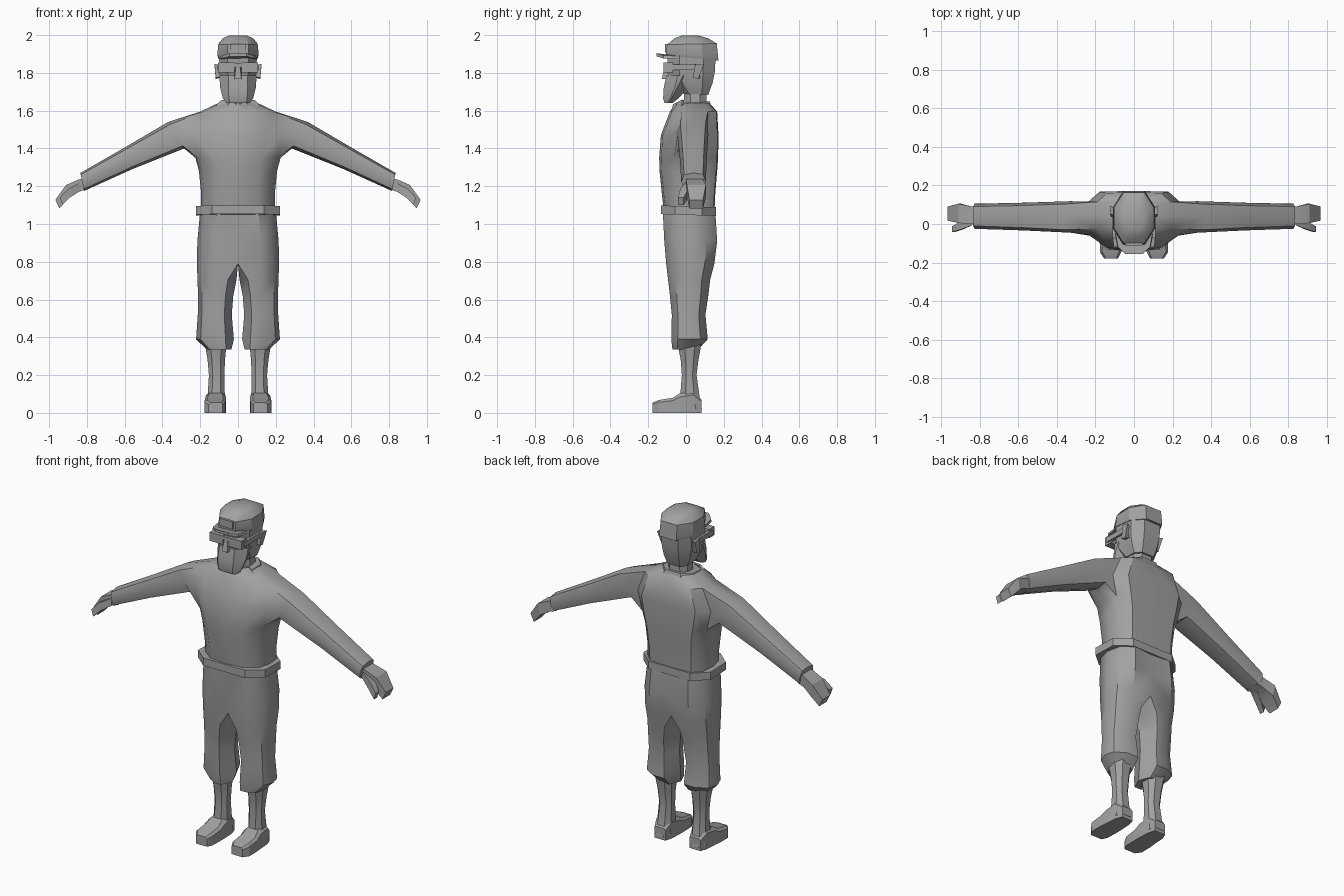
import bpy, bmesh
from mathutils import Matrix

grey = bpy.data.materials.new("plain_grey")
grey.diffuse_color = (0.36, 0.36, 0.36, 1)


def finish(name, bm, mirror=False, angle=0.6):
    """Mirror if asked, fix normals, shade and store the mesh."""
    if mirror:
        seam = [f for f in bm.faces if all(abs(v.co.x) < 1e-4 for v in f.verts)]
        bmesh.ops.delete(bm, geom=seam, context='FACES')
        bmesh.ops.mirror(bm, geom=bm.verts[:] + bm.edges[:] + bm.faces[:],
                         matrix=Matrix.Identity(4), merge_dist=0.0005, axis='X')
        bmesh.ops.remove_doubles(bm, verts=bm.verts[:], dist=0.0005)
        seam = [f for f in bm.faces if all(abs(v.co.x) < 1e-4 for v in f.verts)]
        bmesh.ops.delete(bm, geom=seam, context='FACES')
    bmesh.ops.recalc_face_normals(bm, faces=bm.faces[:])
    me = bpy.data.meshes.new(name)
    bm.to_mesh(me)
    bm.free()
    me.materials.append(grey)
    ob = bpy.data.objects.new(name, me)
    bpy.context.collection.objects.link(ob)
    bpy.ops.object.select_all(action='DESELECT')
    ob.select_set(True)
    bpy.context.view_layer.objects.active = ob
    bpy.ops.object.shade_smooth_by_angle(angle=angle)
    return ob


def bridge(bm, a, b, closed=True):
    n = len(a)
    for i in range(n if closed else n - 1):
        j = (i + 1) % n
        bm.faces.new((a[i], a[j], b[j], b[i]))


def loft(name, rings, mirror=False, angle=0.6):
    bm = bmesh.new()
    vs = [[bm.verts.new(p) for p in r] for r in rings]
    for a, b in zip(vs, vs[1:]):
        bridge(bm, a, b)
    bm.faces.new(vs[0])
    bm.faces.new(vs[-1])
    return finish(name, bm, mirror, angle)


def octagon(z, w, f, b, k=0.55, m=0.28, x=0, tilt=0):
    """Eight-sided ring; f and b are the front and back y."""
    d = (b - f) * m
    pts = [(-w * k, f), (w * k, f), (w, f + d), (w, b - d),
           (w * k, b), (-w * k, b), (-w, b - d), (-w, f + d)]
    return [(x + px, py, z + tilt * py) for px, py in pts]


def slab(x, z0, z1, y0, y1, xt=None):
    """Upright four-sided ring across an arm or hand."""
    xt = x if xt is None else xt
    return [(x, y0, z0), (xt, y0, z1), (xt, y1, z1), (x, y1, z0)]


def box(name, x0, x1, y0, y1, z0, z1, mirror=False):
    return loft(name, [slab(x0, z0, z1, y0, y1), slab(x1, z0, z1, y0, y1)], mirror)


# shirt: half torso, with the sleeve growing out of a hole in its side
levels = [(1.05, .195, -.115, .15), (1.16, .195, -.128, .155), (1.28, .207, -.14, .165),
          (1.35, .225, -.142, .17), (1.47, .255, -.133, .172), (1.595, .20, -.085, .165),
          (1.64, .105, -.055, .125)]
bm = bmesh.new()
rows = []
for z, w, f, b in levels:
    d = b - f
    chain = [(0, f), (.55 * w, f + .01), (.92 * w, f + .25 * d), (w, f + .52 * d),
             (.95 * w, b - .2 * d), (.7 * w, b - .005), (0, b)]
    rows.append([bm.verts.new((x, y, z)) for x, y in chain])
for i in range(len(rows) - 1):
    for j in range(6):
        if not (i in (3, 4) and j in (2, 3)):
            a, b = rows[i], rows[i + 1]
            bm.faces.new((a[j], a[j + 1], b[j + 1], b[j]))
bm.faces.new(rows[0])
bm.faces.new(rows[-1])
loop = [rows[r][c] for r, c in ((3, 2), (4, 2), (5, 2), (5, 3), (5, 4), (4, 4), (3, 4), (3, 3))]
for xt, zt, xb, zb, yf, yb in ((.37, 1.54, .285, 1.40, -.045, .118),
                               (.60, 1.405, .56, 1.29, -.033, .11),
                               (.835, 1.27, .815, 1.175, -.025, .105)):
    ym = (yf + yb) / 2
    prof = [(yf + .015, .1), (yf, .5), (yf + .015, .9), (ym, 1), (yb - .015, .93),
            (yb, .5), (yb - .015, .07), (ym, 0)]
    ring = [bm.verts.new((xb + (xt - xb) * t, y, zb + (zt - zb) * t)) for y, t in prof]
    bridge(bm, loop, ring)
    loop = ring
bm.faces.new(loop)
finish("shirt", bm, True, 0.7)

# trousers: one leg per side, merging at the pelvis (z, inner x, outer x, front, back)
rings = []
for z, xi, xo, f, b in ((.335, .035, .165, -.072, .065), (.39, .022, .222, -.078, .115),
                        (.52, .033, .213, -.075, .103), (.62, .025, .212, -.085, .118),
                        (.705, .008, .214, -.095, .128), (.79, 0, .218, -.105, .15),
                        (.91, 0, .215, -.115, .165), (1.07, 0, .20, -.123, .155)):
    w, d = xo - xi, b - f
    e = .22 * w if xi else 0
    s = 0 if xi else .01
    rings.append([(xi, f + .5 * d, z), (xi + e, f + s, z), (xi + .55 * w, f, z),
                  (xi + .88 * w, f + .18 * d, z), (xo, f + .5 * d, z),
                  (xi + .92 * w, b - .2 * d, z), (xi + .6 * w, b, z), (xi + e, b - s, z)])
loft("trousers", rings, True, 0.7)

# belt
loft("belt", [octagon(z, .222, -.132, .158, .62, .25, tilt=-.03) for z in (1.048, 1.094)])

# lower legs and boots
loft("lower_leg", [octagon(z, w, f, b, .5, .28, x) for z, w, f, b, x in (
    (.02, .05, -.035, .084, .118), (.10, .045, -.03, .07, .115), (.20, .041, -.022, .056, .113),
    (.28, .046, -.028, .066, .115), (.37, .058, -.045, .082, .118))], True)


def sole(y, x0, x1, top, c):
    return [(x0, y, 0), (x0, y, top - c), (x0 + c, y, top),
            (x1 - c, y, top), (x1, y, top - c), (x1, y, 0)]


loft("boot", [sole(.082, .08, .152, .07, .01), sole(.04, .068, .168, .11, .015),
              sole(-.03, .064, .172, .105, .02), sole(-.07, .064, .177, .08, .015),
              sole(-.145, .066, .177, .068, .012), sole(-.178, .082, .155, .055, .01)], True, 0.5)

# hands and thumbs
loft("hand", [slab(.80, 1.185, 1.245, .005, .09), slab(.845, 1.17, 1.235, .0, .092),
              slab(.895, 1.14, 1.207, .005, .105, .91), slab(.945, 1.082, 1.128, .018, .09, .967)],
     True, 0.4)
loft("thumb", [slab(.835, 1.175, 1.22, -.005, .04), slab(.89, 1.14, 1.185, -.03, .012, .90),
               slab(.93, 1.10, 1.14, -.042, -.012, .942)], True, 0.4)

# collar: tilted band with two pointed flaps
loft("collar", [octagon(1.612, .118, -.062, .135, .5, .3, tilt=.06),
                octagon(1.642, .10, -.05, .125, .5, .3, tilt=.06)])
loft("collar_flap", [[(.005, -.068, 1.635), (.05, -.078, 1.597), (.115, -.02, 1.632),
                      (.085, -.02, 1.658)],
                     [(.005, -.05, 1.637), (.05, -.05, 1.60), (.105, -.01, 1.63),
                      (.08, -.01, 1.655)]], True, 0.4)

# neck, head and beard
loft("neck", [octagon(1.60, .065, -.01, .11), octagon(1.76, .058, -.01, .105)])
loft("head", [octagon(1.69, .068, -.02, .118, .6, .25, tilt=-.05),
              octagon(1.745, .09, -.07, .14, .55, .25), octagon(1.80, .098, -.098, .152, .55, .25),
              octagon(1.90, .10, -.098, .158, .55, .25)], angle=0.5)
loft("beard", [octagon(1.64, .062, -.114, -.072, .7, .35),
               octagon(1.665, .08, -.121, -.04, .6, .45), octagon(1.72, .094, -.118, .01, .55, .45),
               octagon(1.785, .099, -.104, .045, .5, .4)], angle=0.5)
loft("nose", [[(-.018, -.128, 1.768), (.018, -.128, 1.768), (.022, -.09, 1.768), (-.022, -.09, 1.768)],
              [(-.01, -.112, 1.84), (.01, -.112, 1.84), (.014, -.09, 1.84), (-.014, -.09, 1.84)]])
loft("ear", [slab(.09, 1.775, 1.84, .045, .075),
             [(.118, .035, 1.775), (.125, .05, 1.848), (.125, .095, 1.845), (.118, .065, 1.768)]],
     True, 0.4)

# spectacles
box("lens", .018, .105, -.118, -.07, 1.803, 1.855, True)
box("spectacle_bridge", -.025, .025, -.114, -.09, 1.832, 1.852)
box("spectacle_arm", .092, .112, -.10, .055, 1.815, 1.845, True)

# cap with brim and front patch
loft("cap", [octagon(1.882, .103, -.104, .172, .52, .3, tilt=-.10),
             octagon(1.90, .109, -.106, .17, .52, .3, tilt=-.10),
             octagon(1.952, .104, -.10, .163, .52, .3, tilt=.02),
             octagon(1.982, .082, -.062, .12, .52, .3),
             octagon(1.997, .05, -.025, .07, .55, .3)], angle=0.5)
brim = [(-.098, -.05, 1.874), (-.085, -.12, 1.876), (-.045, -.155, 1.888),
        (.045, -.155, 1.888), (.085, -.12, 1.876), (.098, -.05, 1.874)]
loft("brim", [brim, [(x * .97, y, z + .016) for x, y, z in brim]], angle=0.4)
loft("cap_patch", [[(x, y, z) for x, z in ((-.043, 1.908), (.043, 1.908), (.043, 1.952),
                                           (-.043, 1.952))] for y in (-.112, -.098)])
